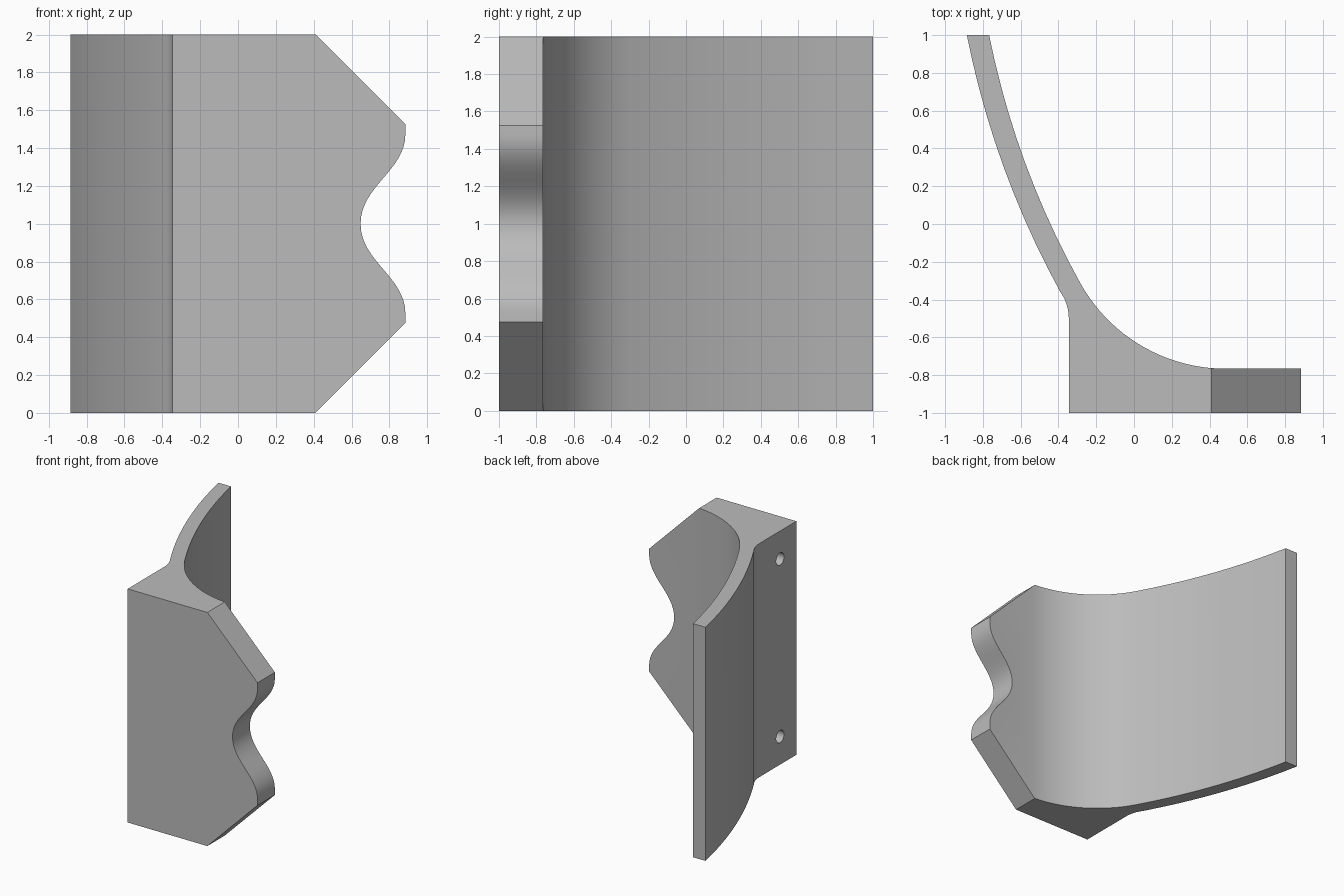
import bpy, bmesh, math
from mathutils import Vector, Matrix

default = bpy.data.objects.get("Cube")
if default:
    bpy.data.objects.remove(default, do_unlink=True)

grey = bpy.data.materials.new("plain grey")
grey.use_nodes = True
grey.diffuse_color = (0.5, 0.5, 0.5, 1)
grey.node_tree.nodes["Principled BSDF"].inputs["Base Color"].default_value = grey.diffuse_color


def arc(a, b, c, steps):
    """Points of the circular arc running from a through b to c."""
    a, b, c = Vector(a), Vector(b), Vector(c)
    u, v = b - a, c - a
    d = 2 * u.cross(v)
    centre = a + Vector((v.y * u.dot(u) - u.y * v.dot(v),
                         u.x * v.dot(v) - v.x * u.dot(u))) / d
    r0, r1 = a - centre, c - centre
    sweep = math.atan2(r0.cross(r1), r0.dot(r1))
    return [tuple(centre + Matrix.Rotation(sweep * i / steps, 2) @ r0)
            for i in range(steps + 1)]


def bezier(p, steps):
    out = []
    for i in range(steps + 1):
        t = i / steps
        w = ((1 - t) ** 3, 3 * t * (1 - t) ** 2, 3 * t * t * (1 - t), t ** 3)
        out.append(tuple(sum(k * q[n] for k, q in zip(w, p)) for n in (0, 1)))
    return out


def prism(name, points, place, sweep):
    """Closed outline placed in space and extruded along a vector."""
    bm = bmesh.new()
    face = bm.faces.new([bm.verts.new(place(*p)) for p in points])
    ext = bmesh.ops.extrude_face_region(bm, geom=[face])["geom"]
    bmesh.ops.translate(bm, vec=sweep, verts=[v for v in ext if isinstance(v, bmesh.types.BMVert)])
    bmesh.ops.recalc_face_normals(bm, faces=bm.faces)
    mesh = bpy.data.meshes.new(name)
    bm.to_mesh(mesh)
    bm.free()
    mesh.materials.append(grey)
    obj = bpy.data.objects.new(name, mesh)
    bpy.context.collection.objects.link(obj)
    return obj


def cut(obj, cutter, operation):
    cutter.hide_render = True
    mod = obj.modifiers.new("cut", "BOOLEAN")
    mod.operation, mod.solver, mod.object = operation, "EXACT", cutter
    bpy.context.view_layer.objects.active = obj
    bpy.ops.object.modifier_apply(modifier=mod.name)
    bpy.data.objects.remove(cutter, do_unlink=True)


# Plan section: thick foot, front plate and curved wing
joint, root = (-0.286, -0.31), (-0.39, -0.36)
section = [(-0.345, -1), (0.885, -1), (0.885, -0.765)]
section += arc((0.44, -0.765), (0, -0.62), joint, 20)
section += arc(joint, (-0.6, 0.39), (-0.767, 1), 10)[1:]
section += arc((-0.885, 1), (-0.708, 0.352), root, 10)
section += arc(root, (-0.357, -0.425), (-0.345, -0.5), 6)[1:]
bracket = prism("curved_bracket", section, lambda x, y: (x, y, 0), (0, 0, 2))

# Front outline: chamfered corners and a wavy notch
lower = [(0.41, 0), (0.885, 0.475)]
lower += bezier([(0.885, 0.525), (0.885, 0.72), (0.648, 0.8), (0.648, 1)], 16)
upper = [(x, 2 - z) for x, z in reversed(lower[:-1])]
outline = [(-1.2, 0)] + lower + upper + [(-1.2, 2)]
cut(bracket, prism("outline_cutter", outline, lambda x, z: (x, -1.2, z), (0, 2.4, 0)), "INTERSECT")

# Two blind screw holes in the flat side
circle = [(0.053 * math.cos(i * math.tau / 24), 0.053 * math.sin(i * math.tau / 24)) for i in range(24)]
for height in (0.24, 1.76):
    hole = prism("hole_cutter", circle, lambda y, z: (-0.5, y - 0.78, z + height), (0.55, 0, 0))
    cut(bracket, hole, "DIFFERENCE")

bpy.ops.object.select_all(action="DESELECT")
bracket.select_set(True)
bpy.context.view_layer.objects.active = bracket
bpy.ops.object.shade_smooth_by_angle(angle=math.radians(30))
